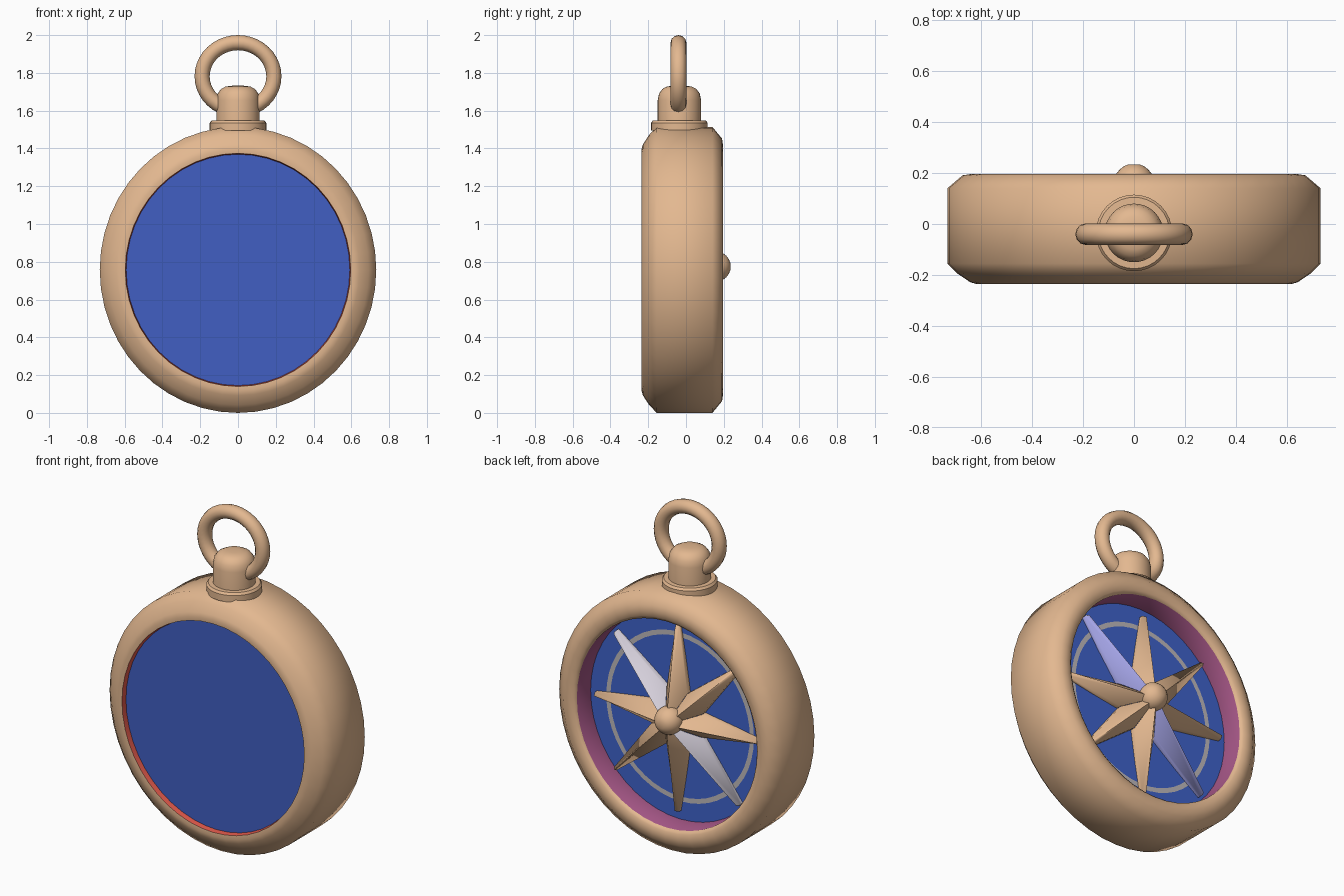
import bpy, bmesh, math
from math import sin, cos, pi

if "Cube" in bpy.data.objects:
    bpy.data.objects.remove(bpy.data.objects["Cube"])


def material(name, color):
    m = bpy.data.materials.new(name)
    m.diffuse_color = (*color, 1)
    m.use_nodes = True
    m.node_tree.nodes["Principled BSDF"].inputs["Base Color"].default_value = m.diffuse_color
    return m


TAN = material("tan brass", (0.77, 0.48, 0.28))
BLUE = material("cover blue", (0.053, 0.112, 0.54))
DIAL = material("dial blue", (0.05, 0.125, 0.60))
RED = material("red lining", (0.75, 0.10, 0.07))
MAUVE = material("mauve lining", (0.36, 0.09, 0.23))
WHITE = material("needle white", (0.66, 0.62, 0.70))
LAVENDER = material("needle lavender", (0.37, 0.37, 0.79))
GREY = material("marking grey", (0.52, 0.49, 0.50))

CX, CZ = 0.967, 0.757      # case width factor, centre height
KY = -0.035                # depth of the knob and ring axis


def make(name, verts, faces, mats, index=None, smooth=None):
    me = bpy.data.meshes.new(name)
    me.from_pydata(verts, [], faces)
    for m in mats:
        me.materials.append(m)
    if index:
        me.polygons.foreach_set("material_index", index)
    bm = bmesh.new()
    bm.from_mesh(me)
    bmesh.ops.recalc_face_normals(bm, faces=bm.faces)
    bm.to_mesh(me)
    bm.free()
    ob = bpy.data.objects.new(name, me)
    bpy.context.collection.objects.link(ob)
    if smooth:
        bpy.ops.object.select_all(action='DESELECT')
        ob.select_set(True)
        bpy.context.view_layer.objects.active = ob
        bpy.ops.object.shade_smooth_by_angle(angle=math.radians(smooth))
    return ob


def lathe(name, profile, place, mats, seg=48, closed=False, rule=None, smooth=35):
    """Spin (radius, height) points; place(a, r, h) gives the position."""
    n = len(profile)
    verts = [place(2 * pi * i / seg, r, h) for i in range(seg) for r, h in profile]
    faces, index = [], []
    for i in range(seg):
        a, b = i * n, (i + 1) % seg * n
        for j in range(n if closed else n - 1):
            k = (j + 1) % n
            faces.append((a + j, a + k, b + k, b + j))
            index.append(rule(j) if rule else 0)
    if not closed:
        for j in (0, n - 1):
            faces.append([i * n + j for i in range(seg)])
            index.append(0)
    return make(name, verts, faces, mats, index, smooth)


def on_case(a, r, h):
    return (CX * r * cos(a), h, CZ + r * sin(a))


def upright(a, r, h):
    return (r * cos(a), KY + r * sin(a), h)


# Case: rounded band open at both ends, with coloured linings
case = [(0.605, 0.03), (0.61, 0.178), (0.628, 0.192), (0.66, 0.196), (0.695, 0.191),
        (0.757, 0.14), (0.757, -0.155), (0.715, -0.195), (0.665, -0.228),
        (0.64, -0.235), (0.617, -0.233), (0.611, -0.195)]
lathe("case", case, on_case, [TAN, MAUVE, RED], closed=True, smooth=52,
      rule=lambda j: {0: 1, 10: 2, 11: 1}.get(j, 0))

# Front cover, and back dial with a painted oval line
lathe("front_cover", [(0.614, -0.202), (0.614, -0.19)], on_case, [BLUE])
lathe("dial", [(0.608, 0.02), (0.608, 0.055), (0.50, 0.055), (0.472, 0.055), (0.2, 0.055)],
      on_case, [DIAL, GREY], rule=lambda j: int(j == 2))

# Eight-pointed star, ridged arms; one diagonal pair forms the needle
verts, faces, index = [], [], []
for k in range(8):
    a = k * pi / 4
    ux, uz = cos(a), sin(a)
    tip = 0.575 if k % 2 else (0.55 if k % 4 else 0.54)
    points = [(0, 0, 0.19), (0.165, 0.068, 0.085), (tip, 0.011, 0.08),
              (tip - 0.01, 0, 0.105), (tip, -0.011, 0.08), (0.165, -0.068, 0.085),
              (0.165, 0.068, 0.05), (tip, 0.011, 0.06), (tip, -0.011, 0.06),
              (0.165, -0.068, 0.05)]
    o = len(verts)
    verts += [(r * ux - w * uz, y, CZ + r * uz + w * ux) for r, w, y in points]
    arm = [(0, 1, 2, 3), (0, 3, 4, 5), (2, 4, 3), (1, 6, 7, 2), (4, 8, 9, 5),
           (2, 7, 8, 4), (6, 9, 8, 7), (0, 5, 9, 6, 1)]
    faces += [[o + i for i in f] for f in arm]
    needle = {1: [1, 2, 1, 1, 2, 1, 1, 1], 5: [2, 1, 1, 2, 1, 1, 1, 1]}
    index += needle.get(k, [0] * 8)
make("compass_star", verts, faces, [TAN, WHITE, LAVENDER], index, smooth=80)

# Pivot ball in the middle of the star
ball = [(0.08 * sin(t * pi / 12), 0.157 + 0.08 * cos(t * pi / 12)) for t in range(1, 12)]
lathe("pivot_ball", ball, lambda a, r, h: (r * cos(a), h, CZ + 0.018 + r * sin(a)),
      [TAN], seg=24, smooth=50)

# Collar and domed knob on top
lathe("collar", [(0.15, 1.495), (0.15, 1.535), (0.14, 1.548), (0.10, 1.55)],
      upright, [TAN], seg=32)
lathe("knob", [(0.115, 1.50), (0.115, 1.655), (0.108, 1.69), (0.09, 1.715),
               (0.065, 1.728), (0.03, 1.732)], upright, [TAN], seg=32, smooth=50)

# Hanging ring: oval torus
tube = [(0.04 * cos(t * pi / 6), 0.042 * sin(t * pi / 6)) for t in range(12)]
lathe("hanging_ring", tube,
      lambda a, r, h: ((0.19 + r) * cos(a), KY - 0.005 + h, 1.782 + (0.178 + r) * sin(a)),
      [TAN], seg=40, closed=True, smooth=60)
